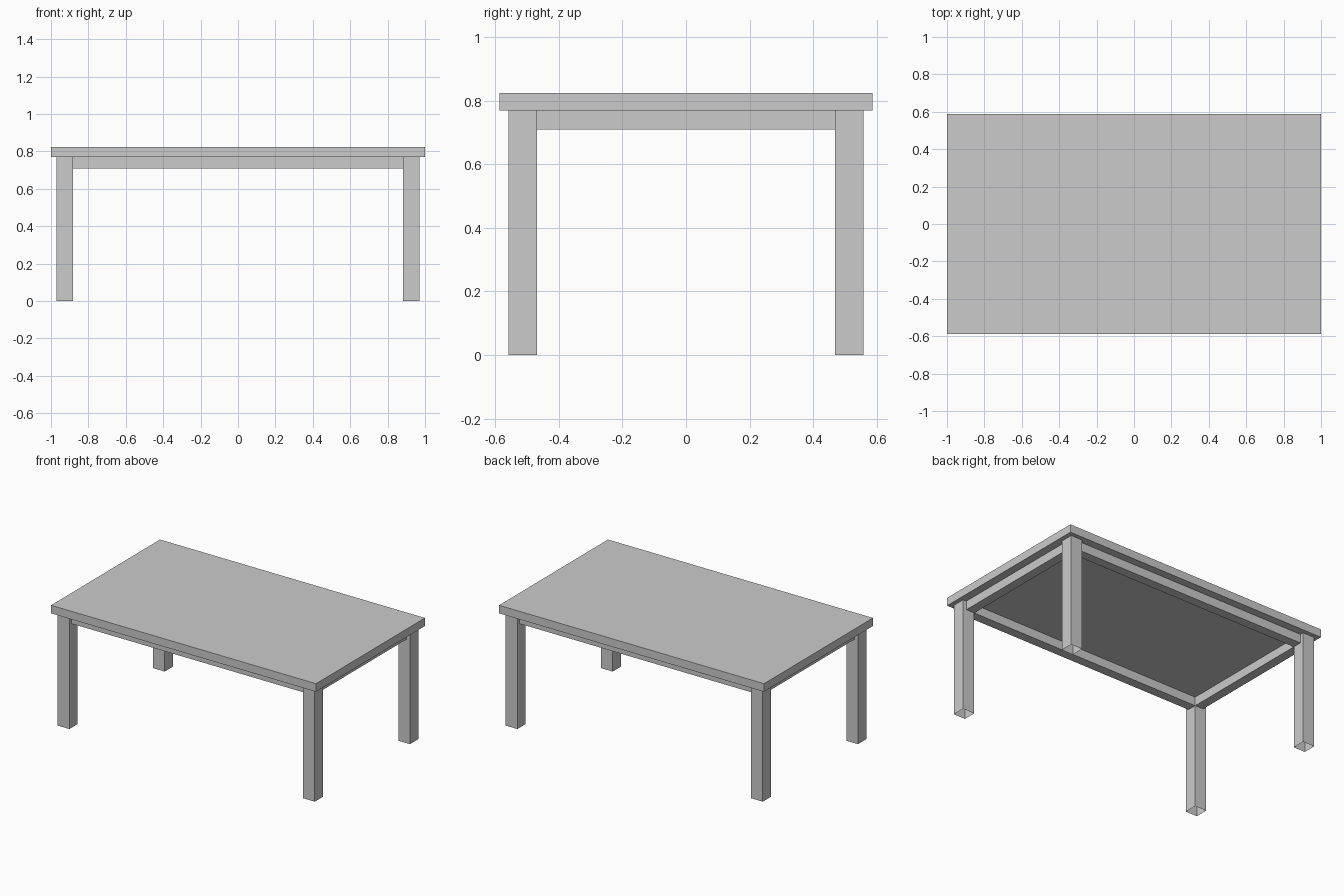
import bpy, bmesh

if "Cube" in bpy.data.objects:
    bpy.data.objects.remove(bpy.data.objects["Cube"])

TOP, UNDER, APRON = 0.824, 0.769, 0.709   # key heights
LX, LY = (0.882, 0.970), (0.469, 0.558)   # leg extents from the centre
INSET = 0.025                             # apron set back from leg faces


def box(name, x, y, z, open_bottom=False):
    """Axis-aligned box from (min, max) ranges."""
    bm = bmesh.new()
    bmesh.ops.create_cube(bm, size=1)
    for v in bm.verts:
        v.co = [r[0] + (c + 0.5) * (r[1] - r[0]) for c, r in zip(v.co, (x, y, z))]
    bm.normal_update()
    if open_bottom:
        bmesh.ops.delete(bm, geom=[f for f in bm.faces if f.normal.z < -0.5],
                         context='FACES_ONLY')
    me = bpy.data.meshes.new(name)
    bm.to_mesh(me)
    bm.free()
    ob = bpy.data.objects.new(name, me)
    bpy.context.collection.objects.link(ob)
    return ob


def side(r, s):
    return tuple(sorted((r[0] * s, r[1] * s)))


# Table top
box("table_top", (-1, 1), (-0.587, 0.587), (UNDER, TOP))

# Hollow legs, open at the foot
for sy, fb in ((-1, "front"), (1, "back")):
    for sx, lr in ((-1, "left"), (1, "right")):
        box(f"{fb}_{lr}_leg", side(LX, sx), side(LY, sy), (0, UNDER), open_bottom=True)

# Apron rails between the legs
for s, fb, lr in ((-1, "front", "left"), (1, "back", "right")):
    box(f"{fb}_apron", (-LX[0], LX[0]), side((LY[0], LY[1] - INSET), s), (APRON, UNDER))
    box(f"{lr}_apron", side((LX[0], LX[1] - INSET), s), (-LY[0], LY[0]), (APRON, UNDER))
